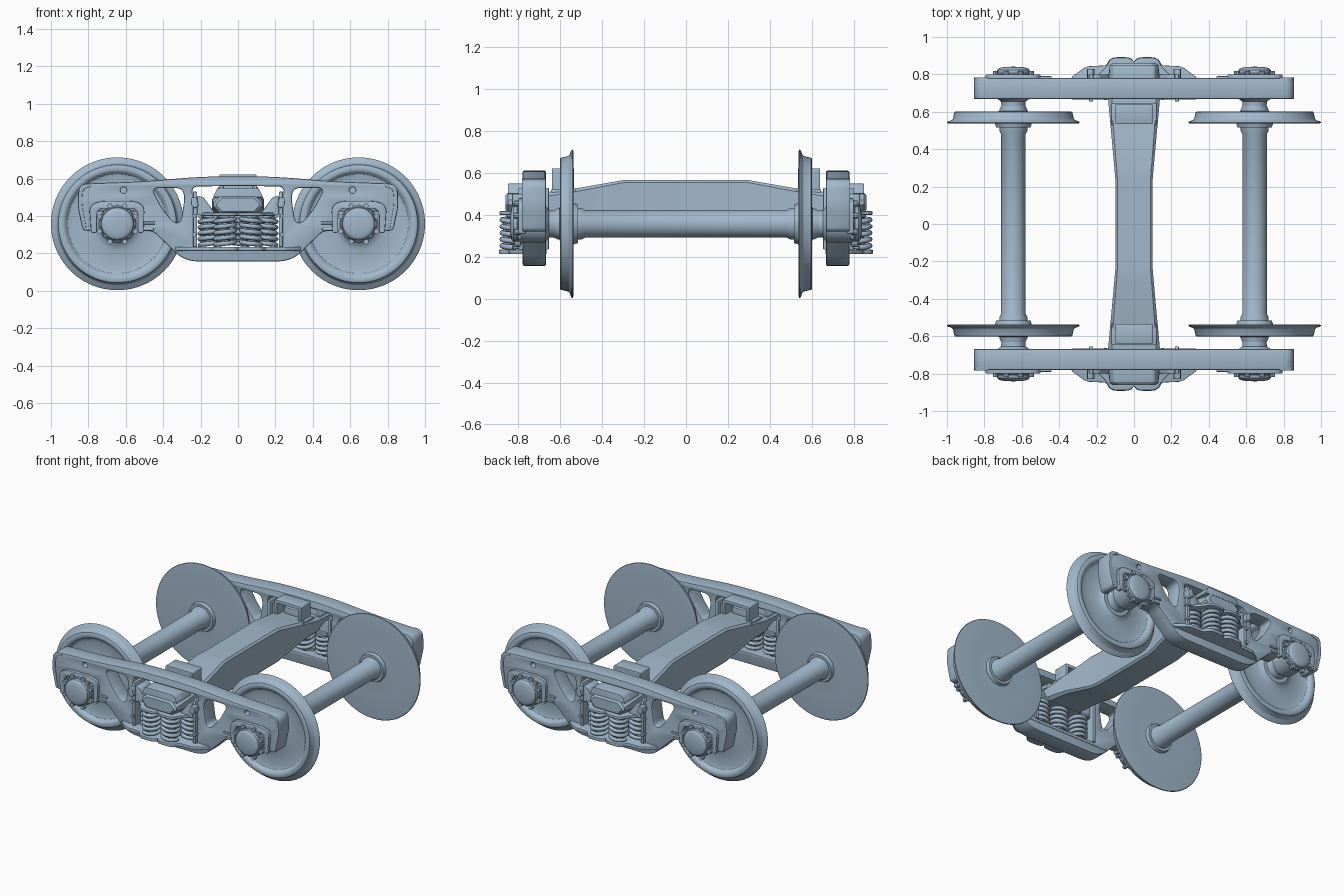
import bpy, bmesh
from math import sin, cos, pi, radians
from mathutils import Vector, Matrix

if "Cube" in bpy.data.objects:
    bpy.data.objects.remove(bpy.data.objects["Cube"])

AX, AZ = 0.645, 0.358          # axle position
STEEL = bpy.data.materials.new("blue_grey_steel")
STEEL.diffuse_color = (0.36, 0.48, 0.6, 1)
STEEL.use_nodes = True
STEEL.node_tree.nodes["Principled BSDF"].inputs["Base Color"].default_value = STEEL.diffuse_color


def finish(name, bm, mirror=(False, False), angle=35):
    bmesh.ops.remove_doubles(bm, verts=bm.verts, dist=1e-5)
    bmesh.ops.recalc_face_normals(bm, faces=bm.faces)
    me = bpy.data.meshes.new(name)
    bm.to_mesh(me)
    bm.free()
    for p in me.polygons:
        p.use_smooth = True
    me.set_sharp_from_angle(angle=radians(angle))
    me.materials.clear()
    me.materials.append(STEEL)
    ob = bpy.data.objects.new(name, me)
    bpy.context.collection.objects.link(ob)
    if any(mirror):
        m = ob.modifiers.new("Mirror", 'MIRROR')
        m.use_axis = (mirror[0], mirror[1], False)
        m.use_mirror_merge = False
    return ob


def curve_bmesh(cu):
    ob = bpy.data.objects.new("tmp", cu)
    bpy.context.collection.objects.link(ob)
    dg = bpy.context.evaluated_depsgraph_get()
    me = bpy.data.meshes.new_from_object(ob.evaluated_get(dg))
    bm = bmesh.new()
    bm.from_mesh(me)
    bpy.data.objects.remove(ob)
    bpy.data.curves.remove(cu)
    bpy.data.meshes.remove(me)
    return bm


def rounded(pts, n=5):
    """Points are (u, v) or (u, v, radius)."""
    out = []
    for i, p in enumerate(pts):
        c = Vector(p[:2])
        r = p[2] if len(p) > 2 else 0
        if not r:
            out.append(c)
            continue
        a = Vector(pts[i - 1][:2]) - c
        b = Vector(pts[(i + 1) % len(pts)][:2]) - c
        a = c + a.normalized() * min(r, a.length * .49)
        b = c + b.normalized() * min(r, b.length * .49)
        for k in range(n + 1):
            t = k / n
            out.append(a * (1 - t) ** 2 + c * 2 * t * (1 - t) + b * t * t)
    return out


def prism(name, loops, d0, d1, plane='XZ', bevel=.004, mirror=(False, True)):
    """Extruded outline (first loop) with holes (other loops)."""
    cu = bpy.data.curves.new(name, 'CURVE')
    cu.dimensions, cu.fill_mode = '2D', 'BOTH'
    cu.extrude = (d1 - d0) / 2 - bevel
    cu.bevel_depth, cu.offset, cu.bevel_resolution = bevel, -bevel, 1
    for loop in loops:
        pts = rounded(loop)
        sp = cu.splines.new('POLY')
        sp.points.add(len(pts) - 1)
        for q, p in zip(sp.points, pts):
            q.co = (p.x, p.y, 0, 1)
        sp.use_cyclic_u = True
    bm = curve_bmesh(cu)
    mid = (d0 + d1) / 2
    for v in bm.verts:
        x, y, z = v.co
        v.co = (x, mid + z, y) if plane == 'XZ' else (x, y, mid + z)
    return finish(name, bm, mirror)


def both(half):
    """Complete an outline that is symmetric in x."""
    return half + [(-p[0],) + tuple(p[1:]) for p in reversed(half) if p[0]]


def circle(x, z, r, n=20):
    return [(x + r * cos(2 * pi * i / n), z + r * sin(2 * pi * i / n)) for i in range(n)]


def lathe(name, profile, seg=64, x=AX, z=AZ, mirror=(True, True)):
    """Revolve (radius, y) points about an axis parallel to y."""
    bm = bmesh.new()
    vs = [bm.verts.new((x + r, y, z)) for r, y in profile]
    es = [bm.edges.new(e) for e in zip(vs, vs[1:])]
    bmesh.ops.spin(bm, geom=vs + es, cent=(x, 0, z), axis=(0, 1, 0), angle=2 * pi, steps=seg)
    return finish(name, bm, mirror)


def box(name, x, y, z, bevel=.005, mirror=(True, True)):
    bm = bmesh.new()
    bmesh.ops.create_cube(bm, size=1)
    for v in bm.verts:
        v.co = [(a + b) / 2 + c * (b - a) for (a, b), c in zip((x, y, z), v.co)]
    bmesh.ops.bevel(bm, geom=bm.edges[:], offset=bevel, segments=2, affect='EDGES', profile=.5)
    return finish(name, bm, mirror)


def bolts(name, places, r, y0, y1, mirror=(True, True)):
    bm = bmesh.new()
    for x, z in places:
        m = Matrix.Translation((x, (y0 + y1) / 2, z)) @ Matrix.Rotation(pi / 2, 4, 'X')
        bmesh.ops.create_cone(bm, cap_ends=True, segments=8, radius1=r, radius2=r, depth=y1 - y0, matrix=m)
    return finish(name, bm, mirror)


def spring(name, x, y, R, wire, z0, z1, turns, hand, mirror):
    cu = bpy.data.curves.new(name, 'CURVE')
    cu.dimensions, cu.bevel_depth, cu.bevel_resolution, cu.use_fill_caps = '3D', wire, 2, True
    n = int(turns * 20)
    sp = cu.splines.new('POLY')
    sp.points.add(n)
    for i, q in enumerate(sp.points):
        a = hand * 2 * pi * turns * i / n
        q.co = (x + R * cos(a), y + R * sin(a), z0 + (z1 - z0) * i / n, 1)
    return finish(name, curve_bmesh(cu), mirror, 60)


# Wheels and axles
lathe("wheel", [(.05, .515), (.092, .515), (.098, .537), (.2, .541), (.338, .537), (.352, .539), (.355, .543),
                (.35, .549), (.33, .555), (.323, .563), (.315, .598), (.308, .602), (.288, .602), (.28, .598),
                (.266, .58), (.24, .572), (.14, .582), (.112, .59), (.1, .602), (.05, .604)], 80)
lathe("axle", [(0, -.82), (.06, -.82), (.06, -.64), (.075, -.61), (.075, -.5), (.065, -.48),
               (.065, .48), (.075, .5), (.075, .61), (.06, .64), (.06, .82), (0, .82)], 40, mirror=(True, False))

# Bearings with bolted end caps
lathe("bearing", [(.055, .605), (.062, .605), (.066, .655), (.09, .672), (.09, .785), (.082, .79), (.055, .79)], 40)
lathe("bearing_flange", [(0, .785), (.1, .785), (.103, .79), (.103, .802), (.098, .807), (0, .807)], 8)
lathe("bearing_end_cap", [(.09, .8), (.086, .824), (.078, .832), (.07, .835), (.045, .84), (0, .841)], 40)
bolts("end_cap_bolts", [(AX + .104 * cos((a + .5) * pi / 4), AZ + .104 * sin((a + .5) * pi / 4))
                        for a in range(8)], .014, .79, .818)
box("bearing_adapter", (AX - .11, AX + .11), (.68, .785), (.425, .475))

# Cast side frames with windows
outline = both([(.285, .157, .07), (.455, .32, .03), (.527, .32, .015), (.527, .462, .02), (.763, .462, .02),
                (.78, .32, .02), (.83, .32, .025), (.857, .45, .03), (.852, .572, .05), (.5, .585, .1),
                (.2, .61, .1), (0, .612)])
opening = both([(.225, .23, .02), (.225, .5, .02), (.245, .52, .01), (.24, .558, .03), (0, .56)])
window = [(.30, .55, .04), (.285, .5, .03), (.305, .365, .035), (.345, .365, .03), (.405, .44, .03), (.465, .55, .045)]
prism("side_frame", [outline, opening, window, [(-x, z, r) for x, z, r in window],
                     circle(.612, .538, .016), circle(-.612, .538, .016)], .668, .78, bevel=.008)

# Raised ribs over the bearing and at the ends
prism("pedestal_arch", [[(AX - .14, .31, .01), (AX - .11, .31, .01), (AX - .11, .44, .04), (AX + .11, .44, .04),
                         (AX + .11, .31, .01), (AX + .14, .31, .01), (AX + .15, .45, .03), (AX + .1, .48, .04),
                         (AX - .1, .48, .04), (AX - .145, .45, .03)]], .765, .8, mirror=(True, True))
prism("end_rib", [[(.775, .575, .02), (.785, .555, .02), (.83, .545, .03), (.835, .47, .03), (.812, .335, .01),
                   (.828, .325, .01), (.856, .45, .03), (.85, .568, .04)]], .765, .784, mirror=(True, True), bevel=.003)
box("tie_rib", (.44, .53), (.77, .79), (.355, .37))
box("lower_tie_rib", (.45, .53), (.77, .79), (.322, .336))

# Spring seat shelf
prism("spring_seat", [both([(.335, .665, .01), (.335, .785, .01), (.255, .843, .02), (.15, .848, .01),
                            (.125, .892, .04), (.02, .892, .04), (0, .868)])], .213, .235, 'XY')

# Column guides, wedges and their bolts
box("column_guide", (.218, .24), (.655, .8), (.235, .53), .004)
prism("column_ear", [[(.235, .44, .01), (.252, .46, .01), (.248, .5, .01), (.22, .5, .01), (.21, .45, .01)]],
      .775, .83, mirror=(True, True))
prism("friction_wedge", [[(.115, .405, .005), (.218, .405, .005), (.218, .51, .01), (.185, .5, .01)]],
      .68, .8, mirror=(True, True))
bolts("column_bolts", [(.235, .3), (.235, .4)], .012, .775, .81)

# Springs: three inside the frame, two outside
for tag, x, y in (("middle", 0, .728), ("inner", .152, .728), ("outer", .07, .826)):
    mir = (x > 0, True)
    spring("spring_" + tag, x, y, .052, .0125, .245, .4, 5, 1, mir)
    spring("spring_core_" + tag, x, y, .026, .0085, .243, .4, 7, -1, mir)

# Bolster: lofted beam of chamfered sections (y, half width, bottom, top, chamfer)
half = [(.24, .1, .335, .566, .012), (.3, .105, .34, .566, .012), (.52, .125, .39, .528, .015),
        (.66, .138, .402, .51, .02), (.78, .138, .408, .512, .03), (.85, .13, .415, .505, .035),
        (.862, .115, .425, .495, .03)]
bm = bmesh.new()
rings = []
for y, w, b, t, c in [(-s[0],) + s[1:] for s in reversed(half)] + half:
    sec = [(w - c, b), (w, b + c), (w, t - c), (w - c, t), (c - w, t), (-w, t - c), (-w, b + c), (c - w, b)]
    rings.append([bm.verts.new((x, y, z)) for x, z in sec])
for r0, r1 in zip(rings, rings[1:]):
    for i in range(8):
        bm.faces.new((r0[i], r0[i - 1], r1[i - 1], r1[i]))
bm.faces.new(rings[0])
bm.faces.new(rings[-1])
finish("bolster", bm, angle=20)

# Bolster ends: upper spring plate, raised top and side bearing cages
prism("upper_spring_plate", [both([(.2, .665, .01), (.2, .79, .01), (.145, .845, .02), (.125, .89, .04),
                                   (.02, .89, .04), (0, .866)])], .4, .418, 'XY')
prism("bolster_end_cap", [both([(.135, .5, .01), (.11, .55, .015)])], .69, .85)
cage = [(-.1, .49), (-.1, .622, .01), (.1, .622, .01), (.1, .49), (.078, .49), (.078, .6), (-.078, .6), (-.078, .49)]
prism("side_bearing_cage", [cage], .535, .64, bevel=.003)
box("side_bearing_back", (-.09, .09), (.62, .638), (.49, .615), .003, (False, True))
box("side_bearing_block", (-.06, .06), (.58, .62), (.5, .565), .005, (False, True))
box("side_bearing_base", (-.122, .122), (.525, .645), (.5, .522), .004, (False, True))
